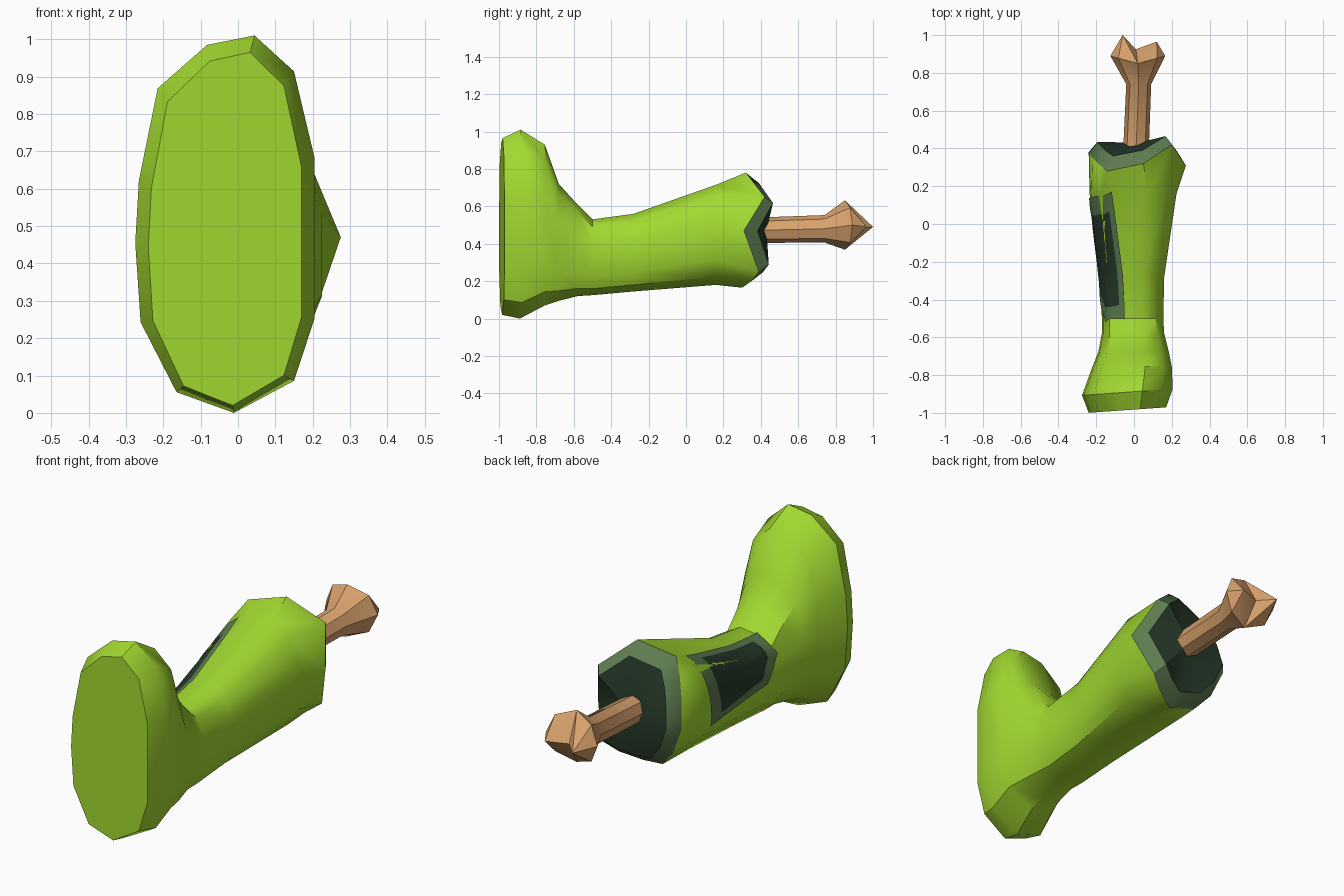
import bpy, bmesh, math
from mathutils import Vector

if "Cube" in bpy.data.objects:
    bpy.data.objects.remove(bpy.data.objects["Cube"], do_unlink=True)


def material(name, colour):
    m = bpy.data.materials.new(name)
    m.use_nodes = True
    m.diffuse_color = (*colour, 1)
    bsdf = m.node_tree.nodes["Principled BSDF"]
    bsdf.inputs["Base Color"].default_value = (*colour, 1)
    bsdf.inputs["Roughness"].default_value = 0.8
    return m


SKIN = material("lime skin", (0.36, 0.69, 0.03))
RIM = material("moss wound rim", (0.11, 0.2, 0.08))
FLESH = material("dark green flesh", (0.02, 0.042, 0.023))
BONE = material("tan bone", (0.69, 0.36, 0.15))


def loft(bm, rings, mats):
    """Join rings of points with quads; mats gives each band's material index."""
    loops = [[bm.verts.new(p) for p in ring] for ring in rings]
    n = len(loops[0])
    for a, b, mat in zip(loops, loops[1:], mats):
        for i in range(n):
            j = (i + 1) % n
            bm.faces.new((a[i], a[j], b[j], b[i])).material_index = mat
    return loops


def fan(bm, loop, tip, mat=0):
    v = bm.verts.new(tip)
    for i in range(len(loop)):
        bm.faces.new((loop[i], loop[(i + 1) % len(loop)], v)).material_index = mat


def finish(bm, name, materials, recalc=True, angle=40):
    if recalc:
        bmesh.ops.recalc_face_normals(bm, faces=bm.faces)
    mesh = bpy.data.meshes.new(name)
    bm.to_mesh(mesh)
    bm.free()
    ob = bpy.data.objects.new(name, mesh)
    bpy.context.collection.objects.link(ob)
    for m in materials:
        mesh.materials.append(m)
    bpy.ops.object.select_all(action="DESELECT")
    ob.select_set(True)
    bpy.context.view_layer.objects.active = ob
    bpy.ops.object.shade_smooth_by_angle(angle=math.radians(angle))
    return ob


# Leg: one uneven outline swept from the sole to the torn end
OUTLINE = [(-.2, .95), (.33, 1), (.77, .81), (1, .35), (1, -.5), (.77, -.83),
           (.1, -1), (-.54, -.89), (-.94, -.52), (-1, -.1), (-.96, .23), (-.75, .72)]
# y, left x, right x, bottom z, top z, slant
SECTIONS = [(-.985, -.24, .17, .02, .965, .07),
            (-.89, -.275, .205, 0, 1.01, .07),
            (-.755, -.22, .2, .07, .93, 0),
            (-.68, -.19, .185, .095, .72, 0),
            (-.58, -.17, .16, .12, .61, 0),
            (-.5, -.17, .155, .125, .53, 0),
            (-.28, -.18, .16, .145, .56, 0),
            (.16, -.235, .225, .18, .715, 0)]


def section(y, x0, x1, z0, z1, slant):
    cx, cz, rx, rz = (x0 + x1) / 2, (z0 + z1) / 2, (x1 - x0) / 2, (z1 - z0) / 2
    return [(cx + rx * u, y + slant * rx * u, cz + rz * v) for u, v in OUTLINE]


torn_edge = [(-.14, .28, .73), (.05, .32, .78), (.2, .42, .65), (.275, .31, .47),
             (.2, .39, .25), (.13, .35, .2), (.03, .3, .165), (-.1, .33, .19),
             (-.18, .36, .28), (-.24, .38, .42), (-.22, .35, .55), (-.19, .32, .65)]
inner_edge = [(.02 + (x - .02) * .82, y * .75 + .15, .47 + (z - .47) * .82)
              for x, y, z in torn_edge]
bm = bmesh.new()
rings = [section(*s) for s in SECTIONS] + [torn_edge, inner_edge]
loops = loft(bm, rings, [0] * len(SECTIONS) + [1])
bm.faces.new(loops[0])
fan(bm, loops[-1], (.02, .43, .47), 2)
leg = finish(bm, "severed_leg", [SKIN, RIM, FLESH])
bpy.context.view_layer.update()

# Side wound: thin patch wrapped onto the leg, dark inside and lighter round the edge
corners = [Vector(p) for p in ((-.24, .13, .34), (-.19, -.4, .34), (-.15, -.52, .44),
                               (-.05, -.5, .53), (-.12, .17, .69))]
STEPS = 6
border = [a.lerp(b, k / STEPS) for a, b in zip(corners, corners[1:] + corners[:1])
          for k in range(STEPS)]
middle = sum(corners, Vector()) / len(corners)


def on_leg(p):
    _, hit, normal, _ = leg.closest_point_on_mesh(p)
    return hit + normal * .008


levels = (1, .87, .74, .5, .25)
bm = bmesh.new()
loops = loft(bm, [[on_leg(middle.lerp(p, t)) for p in border] for t in levels],
             [0, 0, 1, 1])
fan(bm, loops[-1], on_leg(middle), 1)
finish(bm, "side_wound", [RIM, FLESH], recalc=False)

# Bone: shaft that flares into a two-lobed knuckle
def bone_ring(cx, y, cz, rx, rz, bulge=0):
    angles = [k * math.tau / 8 for k in range(8)]
    return [(cx + rx * math.cos(a), y + bulge * abs(math.cos(a)), cz + rz * math.sin(a))
            for a in angles]


bm = bmesh.new()
loops = loft(bm, [bone_ring(.01, .38, .472, .068, .068),
                  bone_ring(.025, .74, .48, .066, .073),
                  bone_ring(.02, .85, .5, .145, .132, .04)], [0, 0])
bm.faces.new(loops[0])
end = loops[-1]
notch = bm.verts.new((.01, .925, .49))
for tip, start in (((.12, .965, .49), 6), ((-.06, 1, .49), 2)):
    apex = bm.verts.new(tip)
    lobe = [end[(start + k) % 8] for k in range(5)] + [notch]
    for k in range(6):
        bm.faces.new((lobe[k], lobe[(k + 1) % 6], apex))
finish(bm, "bone", [BONE], angle=35)
